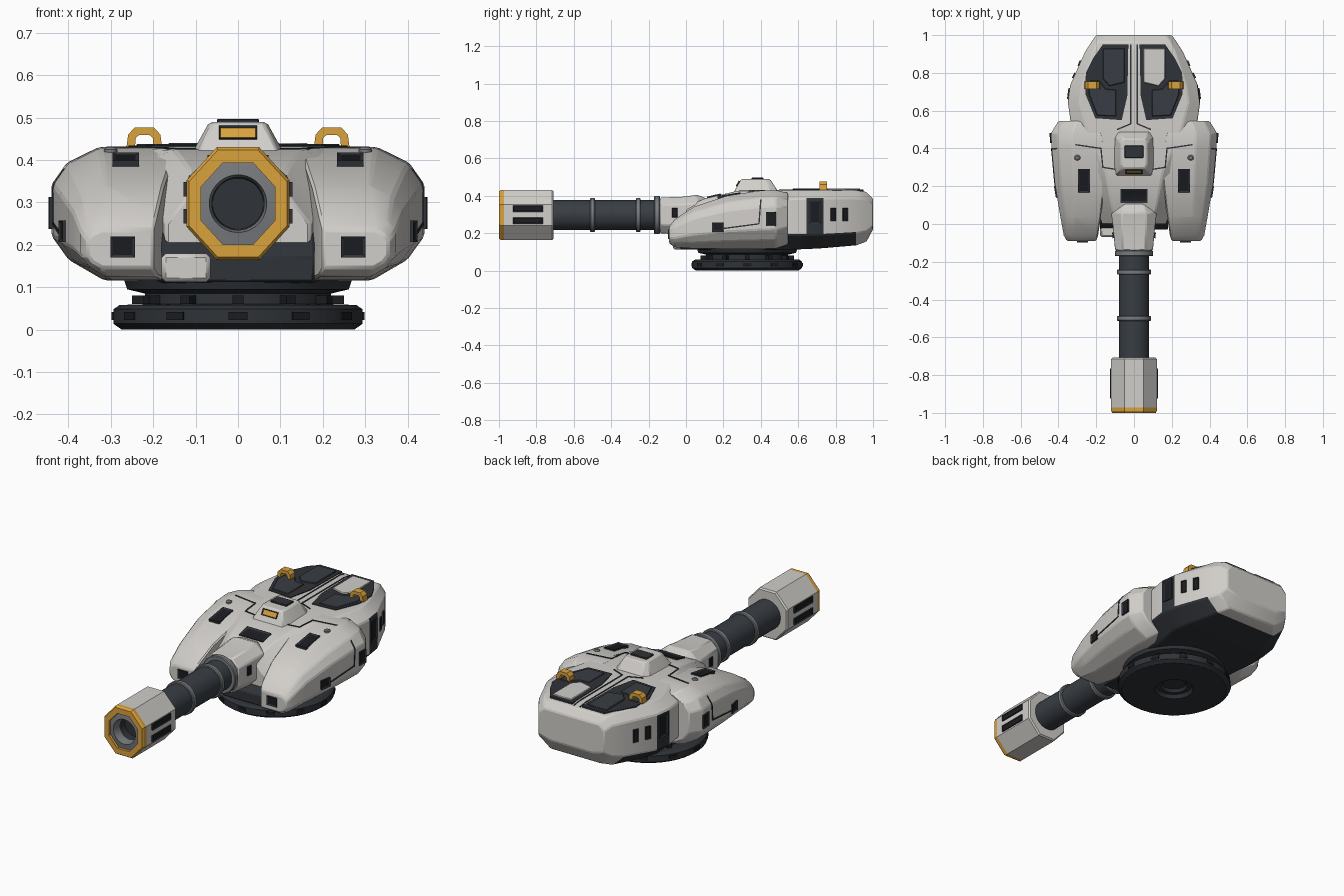
import bpy, bmesh, math
from mathutils import Vector, Matrix
from mathutils.bvhtree import BVHTree

if "Cube" in bpy.data.objects:
    bpy.data.objects.remove(bpy.data.objects["Cube"])


def material(name, r, g, b):
    m = bpy.data.materials.new(name)
    m.diffuse_color = (r, g, b, 1)
    m.use_nodes = True
    m.node_tree.nodes["Principled BSDF"].inputs["Base Color"].default_value = m.diffuse_color
    return m


WHITE = material("warm white armour", .64, .62, .59)
DARK = material("dark slate", .028, .032, .038)
BARREL = material("barrel slate", .04, .048, .058)
BLACK = material("black recess", .011, .012, .015)
GREY = material("mid grey metal", .19, .2, .215)
ORANGE = material("amber orange", .70, .36, .045)


def finish(name, bm, mats, bevel=0.0):
    bmesh.ops.remove_doubles(bm, verts=bm.verts, dist=1e-5)
    bmesh.ops.recalc_face_normals(bm, faces=bm.faces)
    me = bpy.data.meshes.new(name)
    bm.to_mesh(me)
    tree = BVHTree.FromBMesh(bm)
    bm.free()
    for m in mats:
        me.materials.append(m)
    for p in me.polygons:
        p.use_smooth = True
    me.set_sharp_from_angle(angle=math.radians(24))
    ob = bpy.data.objects.new(name, me)
    bpy.context.collection.objects.link(ob)
    if bevel:
        b = ob.modifiers.new("edge bevel", 'BEVEL')
        b.width, b.segments, b.limit_method = bevel, 1, 'ANGLE'
        b.angle_limit = math.radians(24)
    return tree


def skin(rings, caps=True, wrap=True):
    bm = bmesh.new()
    vs = [[bm.verts.new(p) for p in r] for r in rings]
    n = len(vs[0])
    for a, b in zip(vs, vs[1:]):
        for i in range(n if wrap else n - 1):
            bm.faces.new((a[i], a[(i + 1) % n], b[(i + 1) % n], b[i]))
    if caps:
        bm.faces.new(vs[0])
        bm.faces.new(vs[-1])
    return bm


def hull_ring(y, wt, w, wb, zb, z1, z2, zt):
    half = [(wb, zb), (w, z1), (w, z2), (wt, zt)]
    return [(x, y, z) for x, z in half] + [(-x, y, z) for x, z in half[::-1]]


def lathe(name, profile, n, mat, centre, along_y=False, sx=1, sz=1, bevel=0):
    rings = []
    for r, h in profile:
        ring = []
        for i in range(n):
            a = math.tau * (i + .5) / n
            u, v = r * math.cos(a), r * math.sin(a)
            p = (u * sx, h, v * sz) if along_y else (u, v, h)
            ring.append(Vector(p) + Vector(centre))
        rings.append(ring)
    return finish(name, skin(rings, False), [mat], bevel)


def prism(name, pts, lo, hi, mat, along_y=False, bevel=0):
    rings = [[(a, h, b) if along_y else (a, b, h) for a, b in pts] for h in (lo, hi)]
    return finish(name, skin(rings), [mat], bevel)


def box(name, x0, x1, y0, y1, z0, z1, mat, bevel=.006):
    return prism(name, [(x0, y0), (x1, y0), (x1, y1), (x0, y1)], z0, z1, mat, bevel=bevel)


def vent(name, tree, origin, direction, w, h, frame=DARK, inner=BLACK, up=(0, 0, 1)):
    """Framed plate laid on the surface that a ray hits."""
    loc, n, _, _ = tree.ray_cast(Vector(origin), Vector(direction))
    if loc is None:
        return
    if n.dot(Vector(direction)) > 0:
        n = -n
    ax = Vector(up).cross(n).normalized()
    ay = n.cross(ax)
    m = Matrix((ax, ay, n)).transposed().to_4x4()
    m.translation = loc
    bm = bmesh.new()
    bmesh.ops.create_cube(bm, size=1, matrix=m @ Matrix.Diagonal((w, h, .014, 1)))
    bm.normal_update()
    top = max(bm.faces, key=lambda f: f.normal.dot(n))
    bmesh.ops.inset_region(bm, faces=[top], thickness=min(w, h) * .17)
    top.material_index = 1
    for v in top.verts:
        v.co -= n * .004
    finish(name, bm, [frame, inner])


def seam(name, trees, pts, direction=(0, 0, -1)):
    """Thin panel line draped over the armour."""
    d, path = Vector(direction), []
    for a, b in zip(pts, pts[1:]):
        for i in range(9):
            o = Vector(a).lerp(Vector(b), i / 8) - d * 2
            hits = [t.ray_cast(o, d) for t in trees]
            hits = [q for q in hits if q[0] is not None]
            if hits:
                path.append(min(hits, key=lambda q: q[3])[0])
    side = Vector((0, 0, 1)) if abs(d.z) < .5 else None
    rings = []
    for i, p in enumerate(path):
        t = (path[min(i + 1, len(path) - 1)] - path[max(i - 1, 0)]).normalized()
        s = t.cross(d).normalized() * .0035
        rings.append([p - s, p - s - d * .003, p + s - d * .003, p + s])
    finish(name, skin(rings), [DARK])


# Turret ring and neck
CY = .327
lathe("turret_ring", [(0, .035), (.06, .035), (.07, .02), (.09, .02), (.1, .005), (.1, 0), (.275, 0), (.295, .014),
      (.295, .048), (.28, .058), (.22, .06), (.22, .085), (.262, .095), (.272, .125), (0, .125)], 40, DARK, (0, CY, 0))
ring_tree = BVHTree.FromPolygons([(-.295, 0, 0), (.295, 0, 0), (0, 0, .1)], [(0, 1, 2)])
for i in range(12):
    a = math.tau * i / 12
    bm = bmesh.new()
    m = Matrix.Translation((0, CY, 0)) @ Matrix.Rotation(a, 4, 'Z')
    bmesh.ops.create_cube(bm, size=1, matrix=m @ Matrix.Translation((.292, 0, .032)) @ Matrix.Diagonal((.012, .045, .018, 1)))
    bmesh.ops.create_cube(bm, size=1, matrix=m @ Matrix.Translation((.235, 0, .07)) @ Matrix.Diagonal((.03, .025, .02, 1)))
    finish("ring_lug", bm, [BLACK])

# Main hull
hull = skin([hull_ring(*s) for s in (
    (.0, .10, .17, .15, .115, .16, .25, .34),
    (.10, .12, .20, .17, .11, .17, .30, .385),
    (.27, .15, .30, .25, .11, .19, .36, .425),
    (.50, .25, .33, .25, .11, .19, .38, .43),
    (.645, .29, .35, .27, .115, .19, .385, .43),
    (.735, .275, .338, .25, .12, .19, .385, .43),
    (.91, .218, .26, .19, .135, .20, .385, .43),
    (.965, .19, .225, .15, .155, .21, .38, .42),
    (1.0, .17, .20, .13, .22, .24, .355, .385))])
bmesh.ops.recalc_face_normals(hull, faces=hull.faces)
for f in hull.faces:
    c = f.calc_center_median()
    under = f.normal.z < -.3 and c.y < .93
    side_band = .645 < c.y < .735 and abs(f.normal.z) < .5
    f.material_index = int(under or side_band)
hull_tree = finish("main_hull", hull, [WHITE, DARK], .006)


# Armoured side pods
def pod_ring(s, y, xi, xo, zb, zt):
    h = zt - zb
    k = h / .31
    pts = [(xi, zb), (xo - .12 * k, zb), (xo - .04 * k, zb + .15 * h), (xo, zb + .33 * h),
           (xo, zb + .72 * h), (xo - .035 * k, zb + .88 * h), (xo - .11 * k, zt), (xi, zt)]
    return [(s * x, y, z) for x, z in pts]


for s, tag in ((1, "right"), (-1, "left")):
    pod = finish(tag + "_pod", skin([pod_ring(s, *q) for q in (
        (-.09, .20, .355, .145, .235), (-.06, .19, .372, .125, .275), (.04, .175, .39, .118, .34),
        (.22, .155, .42, .116, .40), (.40, .155, .436, .116, .428), (.48, .17, .44, .118, .43),
        (.545, .18, .40, .14, .415))]), [WHITE], .006)
    # vents on pod top, front and sides
    vent(tag + "_pod_top_vent", pod, (s * .265, .23, 2), (0, 0, -1), .062, .125, up=(0, 1, 0))
    vent(tag + "_pod_front_lamp", pod, (s * .272, -2, .195), (0, 1, 0), .058, .05)
    vent(tag + "_pod_side_lamp", pod, (s * 2, .17, .232), (-s, 0, 0), .062, .05)
    vent(tag + "_pod_side_vent", pod, (s * 2, .455, .275), (-s, 0, 0), .052, .075)
    for y in (.785, .85):
        vent(tag + "_hull_side_vent", hull_tree, (s * 2, y, .30), (-s, 0, 0), .03, .07)
    vent(tag + "_side_hatch", hull_tree, (s * 2, .69, .31), (-s, 0, 0), .06, .12, DARK, BLACK)
    lathe(tag + "_pod_bolt", [(0, 0), (.016, 0), (.016, .02), (.01, .025), (0, .025)], 12, GREY, (s * .3, .35, .405))
    # panel lines
    both = [pod, hull_tree]
    seam(tag + "_deck_seam", both, [(s * .10, .29, 0), (s * .165, .30, 0), (s * .175, .40, 0), (s * .31, .42, 0)])
    seam(tag + "_rear_seam", both, [(s * .09, .5, 0), (s * .018, .53, 0), (s * .018, .95, 0)])
    seam(tag + "_pod_side_seam", [pod], [(0, .40, .38), (0, .39, .25), (0, .20, .225)], (-s, 0, 0))

    # Rear deck: dark wells with covers and lifting handles
    deck = [(.03, .95), (.165, .95), (.215, .88), (.255, .80), (.258, .69), (.205, .56), (.065, .55), (.035, .68)]
    prism(tag + "_deck_well", [(s * x, y) for x, y in deck], .425, .434, DARK)
    cover = [(.05, .93), (.165, .93), (.165, .77), (.13, .73), (.05, .75)]
    prism(tag + "_deck_cover", [(s * x, y) for x, y in cover], .43, .440, WHITE if s > 0 else BARREL, bevel=.003)
    flap = [(.095, .71), (.15, .715), (.185, .76), (.235, .76), (.24, .69), (.195, .575), (.095, .57)]
    prism(tag + "_deck_flap", [(s * x, y) for x, y in flap], .43, .438, BARREL, bevel=.003)
    arch = [(-.042, .43), (-.038, .46), (-.022, .477), (.022, .477), (.038, .46), (.042, .43),
            (.022, .43), (.02, .452), (.012, .459), (-.012, .459), (-.02, .452), (-.022, .43)]
    prism(tag + "_handle", [(s * .221 + x, z) for x, z in arch], .715, .755, ORANGE, along_y=True)

# Sensor hump on the roof
hump = finish("sensor_hump", skin([
    [(-.1, .25, .41), (.1, .25, .41), (.112, .3, .41), (.112, .46, .41), (.09, .5, .41), (-.09, .5, .41), (-.112, .46, .41), (-.112, .3, .41)],
    [(-.06, .295, .489), (.06, .295, .489), (.068, .32, .489), (.068, .43, .489), (.055, .45, .489), (-.055, .45, .489),
     (-.068, .43, .489), (-.068, .32, .489)]]), [WHITE], .006)
vent("hump_light", hump, (0, -2, .463), (0, 1, 0), .09, .034, DARK, ORANGE)
box("hump_roof_plate", -.05, .05, .35, .415, .485, .497, DARK, .003)
vent("roof_visor", hull_tree, (0, .15, 2), (0, 0, -1), .145, .075, DARK, BLACK, (0, 1, 0))

# Gun mantlet and chin
mantlet = finish("gun_mantlet", skin([hull_ring(*q) for q in (
    (-.14, .06, .10, .06, .20, .245, .35, .39), (-.01, .065, .112, .065, .19, .24, .355, .395),
    (.06, .065, .12, .07, .19, .24, .36, .405), (.11, .05, .09, .07, .2, .24, .35, .385))]), [WHITE], .006)
for s in (1, -1):
    vent("mantlet_side_vent", mantlet, (s * 2, -.06, .31), (-s, 0, 0), .03, .05)
finish("dark_chin", skin([[(x, -.03, .112), (x, -.03, .17), (x, .03, .24), (x, .12, .24), (x, .12, .112)]
                          for x in (-.18, .18)]), [DARK], .005)
box("chin_block", -.18, -.065, -.07, .03, .112, .18, WHITE, .01)

# Barrel with clamp rings
AX = (0, 0, .297)
lathe("gun_barrel", [(0, -.72), (.081, -.72), (.081, -.12), (0, -.12)], 32, BARREL, AX, True)
for y, r, w in ((-.5, .091, .026), (-.255, .091, .026), (-.155, .102, .03)):
    lathe("barrel_clamp", [(.07, y - w / 2), (r - .004, y - w / 2), (r, y - w / 2 + .004), (r, y + w / 2 - .004),
          (r - .004, y + w / 2), (.07, y + w / 2)], 32, GREY, AX, True)

# Octagonal muzzle with amber lip and bore
K = 1 / math.cos(math.pi / 8)
muzzle = lathe("muzzle_shroud", [(0, -.708), (.95 * K, -.708), (K, -.716), (K, -.972), (.7 * K, -.972)], 8, WHITE, AX, True, .121, .133)
lathe("muzzle_lip", [(.72 * K, -.965), (.72 * K, -1), (.95 * K, -1), (K, -.99), (K, -.972), (.72 * K, -.965)], 8, ORANGE, AX, True, .121, .133)
lathe("muzzle_inner_ring", [(.74 * K, -.985), (.6 * K, -.988)], 8, GREY, AX, True, .121, .133)
lathe("muzzle_bore_rim", [(.092, -.986), (.068, -.99), (.062, -.96), (.062, -.93)], 32, GREY, AX, True)
lathe("muzzle_bore", [(.063, -.965), (.06, -.9), (0, -.9)], 32, DARK, AX, True)
for s in (1, -1):
    for z in (.267, .331):
        vent("muzzle_slot", muzzle, (s * 2, -.845, z), (-s, 0, 0), .16, .034)
